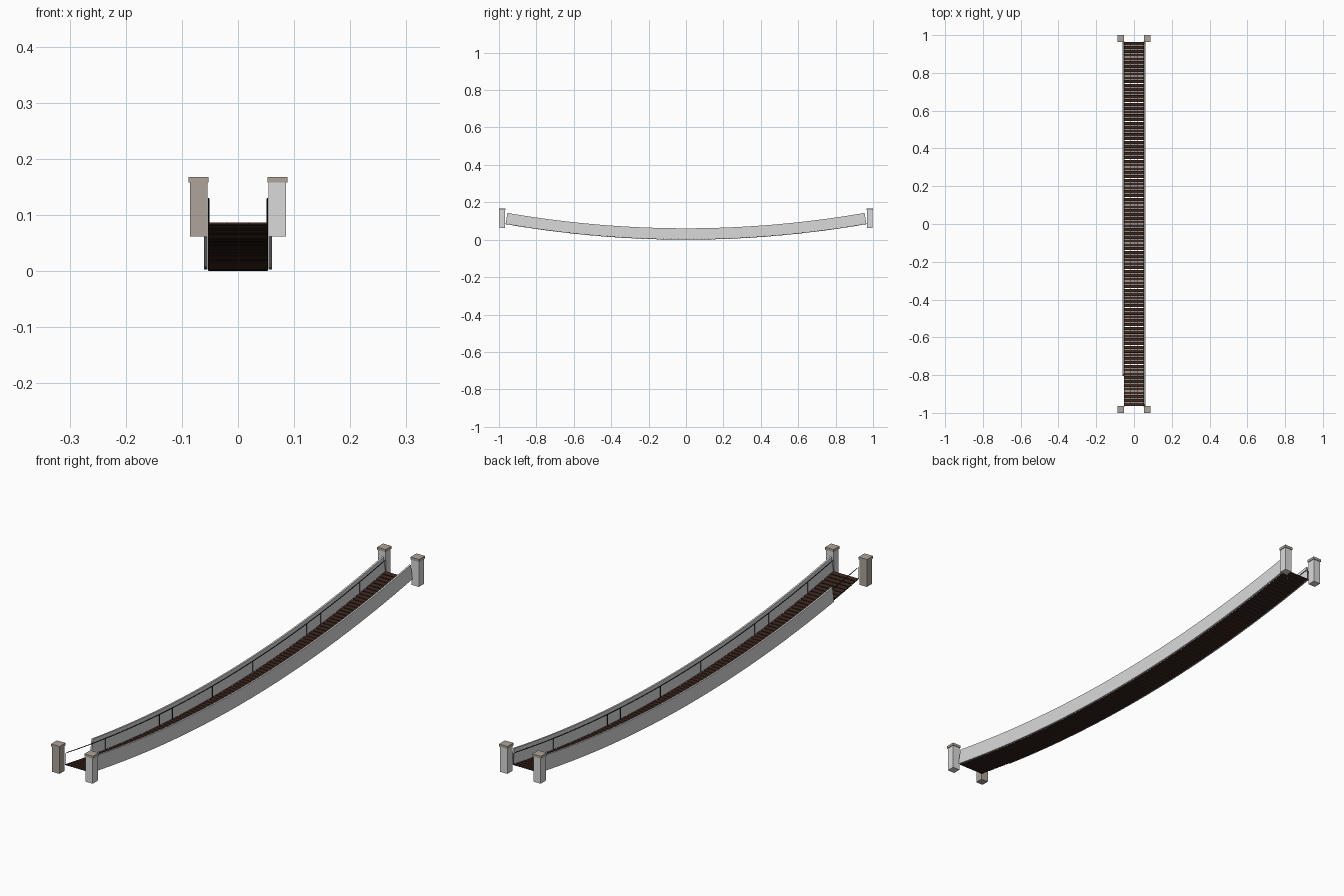
import bpy, bmesh, math
from mathutils import Matrix, Vector

cube = bpy.data.objects.get("Cube")
if cube:
    bpy.data.objects.remove(cube, do_unlink=True)

END = 0.965       # half length of the walkway
SAG = 0.083       # rise of the walkway from middle to ends
PLANKS = 96


def material(name, rgb):
    m = bpy.data.materials.new(name)
    m.use_nodes = True
    m.diffuse_color = (*rgb, 1)
    bsdf = m.node_tree.nodes["Principled BSDF"]
    bsdf.inputs["Base Color"].default_value = (*rgb, 1)
    bsdf.inputs["Roughness"].default_value = 0.8
    return m


GREY = material("pale grey", (0.7, 0.7, 0.7))
STONE = material("warm stone", (0.42, 0.37, 0.325))
WOOD = material("dark brown wood", (0.045, 0.02, 0.013))
ROPE = material("black rope", (0.012, 0.011, 0.01))


def finish(bm, name, mat):
    bmesh.ops.recalc_face_normals(bm, faces=bm.faces)
    mesh = bpy.data.meshes.new(name)
    bm.to_mesh(mesh)
    bm.free()
    mesh.materials.append(mat)
    obj = bpy.data.objects.new(name, mesh)
    bpy.context.collection.objects.link(obj)
    return obj


def sag(y):
    return SAG * (y / END) ** 2


def frame(y):
    """Matrix at a point of the sagging curve, tilted along its slope."""
    tilt = math.atan(2 * SAG * y / END ** 2)
    return Matrix.Translation((0, y, sag(y))) @ Matrix.Rotation(tilt, 4, 'X')


def box(bm, size, matrix):
    bmesh.ops.create_cube(bm, size=1, matrix=matrix @ Matrix.Diagonal((*size, 1)))


def sweep(name, profile, y0, y1, mat, steps=48):
    """Sweep an (x, height) profile along the sagging curve."""
    bm = bmesh.new()
    rings = []
    for i in range(steps + 1):
        f = frame(y0 + (y1 - y0) * i / steps)
        rings.append([bm.verts.new(f @ Vector((x, 0, h))) for x, h in profile])
    n = len(profile)
    for a, b in zip(rings, rings[1:]):
        for k in range(n):
            j = (k + 1) % n
            bm.faces.new((a[k], a[j], b[j], b[k]))
    bm.faces.new(rings[0])
    bm.faces.new(rings[-1])
    return finish(bm, name, mat)


def rectangle(x0, x1, h0, h1):
    return [(x0, h0), (x1, h0), (x1, h1), (x0, h1)]


def circle(x, h, r, n=6):
    turns = [2 * math.pi * k / n for k in range(n)]
    return [(x + r * math.cos(t), h + r * math.sin(t)) for t in turns]


# Walkway planks
bm = bmesh.new()
pitch = 2 * END / PLANKS
for i in range(PLANKS):
    y = -END + pitch * (i + 0.5)
    box(bm, (0.106, pitch * 0.82, 0.004),
        frame(y) @ Matrix.Translation((0, 0, 0.0022)))
finish(bm, "walkway_planks", WOOD)

# Ropes that carry the planks
for side, x in (("left", 0.02), ("right", -0.02)):
    sweep(side + "_deck_rope", circle(x, 0.002, 0.001), -END, END, ROPE)

# Side panels; the right one stops short of the front
for side, s, start in (("left", 1, -END), ("right", -1, -0.805)):
    sweep(side + "_side_panel", rectangle(s * 0.054, s * 0.0605, 0.003, 0.061),
          start, END, GREY)

# Hand ropes with their upright ties
TIES = (-0.965, -0.724, -0.398, -0.32, -0.079, 0.163, 0.488, 0.573, 0.808, 0.965)
for side, s in (("left", 1), ("right", -1)):
    sweep(side + "_hand_rope", circle(s * 0.0522, 0.046, 0.0014), -END, END, ROPE)
    bm = bmesh.new()
    for t in TIES:
        y = -s * t
        m = Matrix.Translation((s * 0.0522, y, sag(y) + 0.024))
        bmesh.ops.create_cone(bm, cap_ends=True, segments=6, radius1=0.001,
                              radius2=0.001, depth=0.046, matrix=m)
    finish(bm, side + "_rope_ties", ROPE)

# Corner posts with stone caps; one shaft is stone as well
for end, e in (("front", -1), ("back", 1)):
    for side, s in (("left", 1), ("right", -1)):
        x, y = s * 0.0703, e * 0.982
        shaft_mat = STONE if (end, side) == ("front", "right") else GREY
        bm = bmesh.new()
        box(bm, (0.031, 0.031, 0.096), Matrix.Translation((x, y, 0.11)))
        finish(bm, f"{end}_{side}_post", shaft_mat)
        bm = bmesh.new()
        box(bm, (0.036, 0.036, 0.01), Matrix.Translation((x, y, 0.163)))
        finish(bm, f"{end}_{side}_post_cap", STONE)
